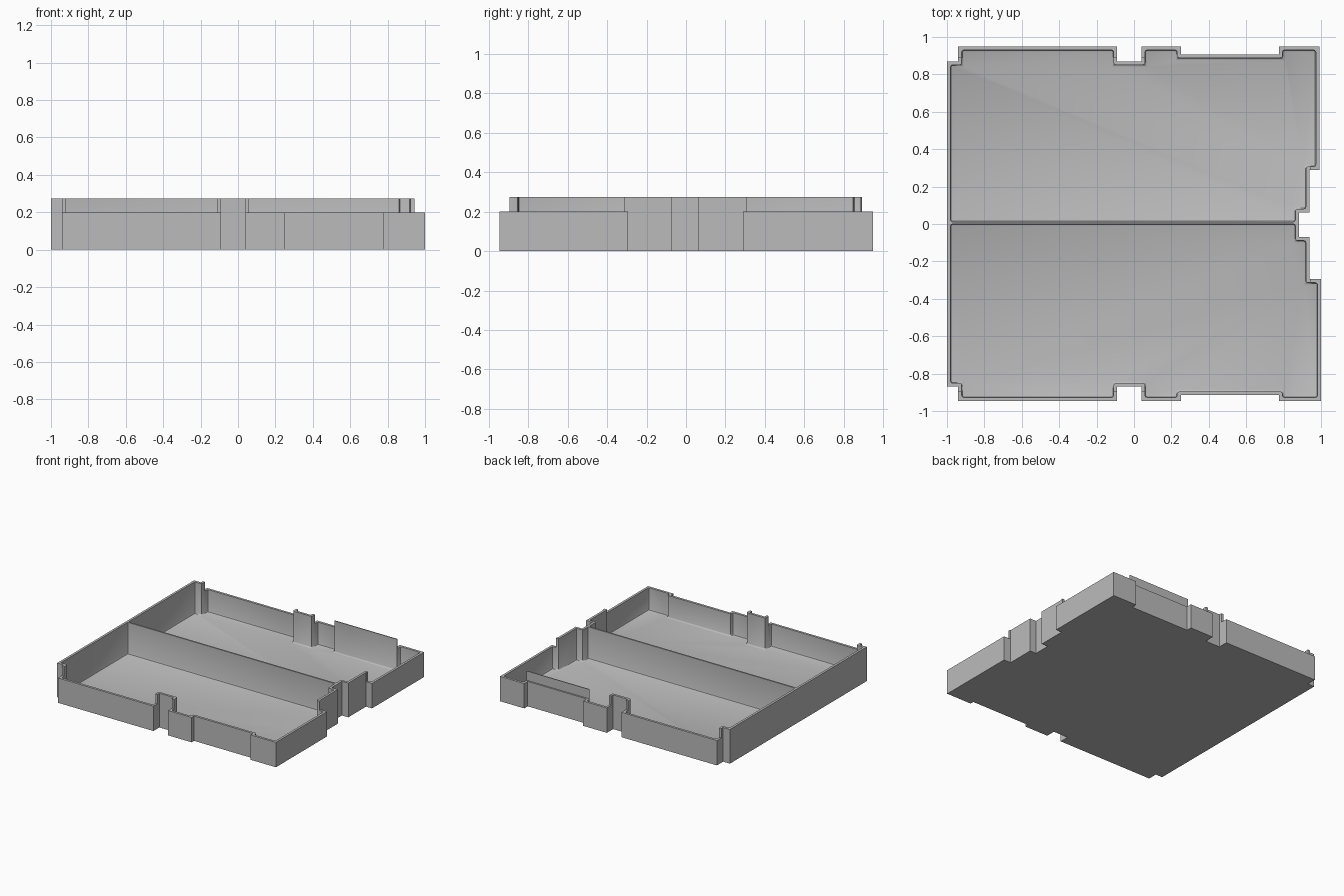
import bpy, bmesh
from mathutils import Vector

if "Cube" in bpy.data.objects:
    bpy.data.objects.remove(bpy.data.objects["Cube"], do_unlink=True)

LOW, TALL, FLOOR = 0.2, 0.275, 0.02
WALL, DIVIDER_Y = 0.019, 0.006

grey = bpy.data.materials.new("plain grey")
grey.use_nodes = True
grey.diffuse_color = (0.5, 0.5, 0.5, 1)
grey.node_tree.nodes["Principled BSDF"].inputs["Base Color"].default_value = (0.5, 0.5, 0.5, 1)


def half_outline(side, edge, recess, right, step, notch):
    """One half of the footprint, from the left wall around to the right wall."""
    pts = [(-1, 0.87), (-0.94, 0.87), (-0.94, edge), (-0.09, edge),
           (-0.09, 0.87), (0.04, 0.87), (0.04, edge), (0.25, edge),
           (0.25, recess), (0.775, recess), (0.775, edge), (right, edge),
           (right, step), (0.938, step), (0.938, notch), (0.882, notch)]
    pts = [Vector((x, side * y)) for x, y in pts]
    return pts if side < 0 else pts[::-1]


def inset(pts, dists):
    """Move each edge of a counter-clockwise right-angled outline inward."""
    out = []
    for i, p in enumerate(pts):
        q = p.copy()
        for a, b, d in ((pts[i - 1], p, dists[i - 1]),
                        (p, pts[(i + 1) % len(pts)], dists[i])):
            t = (b - a).normalized()
            q += Vector((-t.y, t.x)) * d
        out.append(q)
    return out


def prism(name, pts, z0, z1, round_by=0):
    bm = bmesh.new()
    face = bm.faces.new([bm.verts.new((p[0], p[1], z0)) for p in pts])
    res = bmesh.ops.extrude_face_region(bm, geom=[face])
    top = [v for v in res["geom"] if isinstance(v, bmesh.types.BMVert)]
    bmesh.ops.translate(bm, verts=top, vec=(0, 0, z1 - z0))
    bmesh.ops.recalc_face_normals(bm, faces=bm.faces)
    if round_by:
        edges = [e for e in bm.edges if min(v.co.z for v in e.verts) < z0 + 0.001]
        bmesh.ops.bevel(bm, geom=edges, offset=round_by, segments=2,
                        profile=0.5, affect='EDGES', clamp_overlap=True)
    mesh = bpy.data.meshes.new(name)
    bm.to_mesh(mesh)
    bm.free()
    mesh.materials.append(grey)
    obj = bpy.data.objects.new(name, mesh)
    bpy.context.collection.objects.link(obj)
    return obj


def box(name, x0, x1, y0, y1, z0, z1):
    return prism(name, [(x0, y0), (x1, y0), (x1, y1), (x0, y1)], z0, z1)


# Solid block with the notched footprint
front = half_outline(-1, 0.946, 0.915, 1.0, 0.295, 0.07)
back = half_outline(1, 0.949, 0.905, 0.991, 0.288, 0.062)
tray = prism("divided_tray", front + back, 0, TALL)

# Two pockets leave the outer walls and the thin divider between them
cutters = []
left, right = Vector((-1, DIVIDER_Y)), Vector((0.882, DIVIDER_Y))
for name, pts in (("front_pocket", [left] + front + [right]),
                  ("back_pocket", [right] + back + [left])):
    dists = [WALL] * (len(pts) - 1) + [0.006]
    cutters.append(prism(name, inset(pts, dists), FLOOR, TALL + 0.1, 0.011))

# Lower the walls that lie outside the raised rim
cutters += [box("front_trim", -1.1, 1.1, -1.1, -0.896, LOW, TALL + 0.1),
            box("back_trim", -1.1, 1.1, 0.893, 1.1, LOW, TALL + 0.1),
            box("right_trim", 0.943, 1.2, -1.2, 1.2, LOW, TALL + 0.1)]

bpy.context.view_layer.objects.active = tray
for cutter in cutters:
    cutter.hide_render = True
    mod = tray.modifiers.new(cutter.name, 'BOOLEAN')
    mod.operation, mod.solver, mod.object = 'DIFFERENCE', 'EXACT', cutter
    bpy.ops.object.modifier_apply(modifier=mod.name)
    bpy.data.objects.remove(cutter, do_unlink=True)

# Soft fillets, crisp corners
bpy.ops.object.select_all(action='DESELECT')
tray.select_set(True)
bpy.ops.object.shade_smooth_by_angle(angle=0.6)
